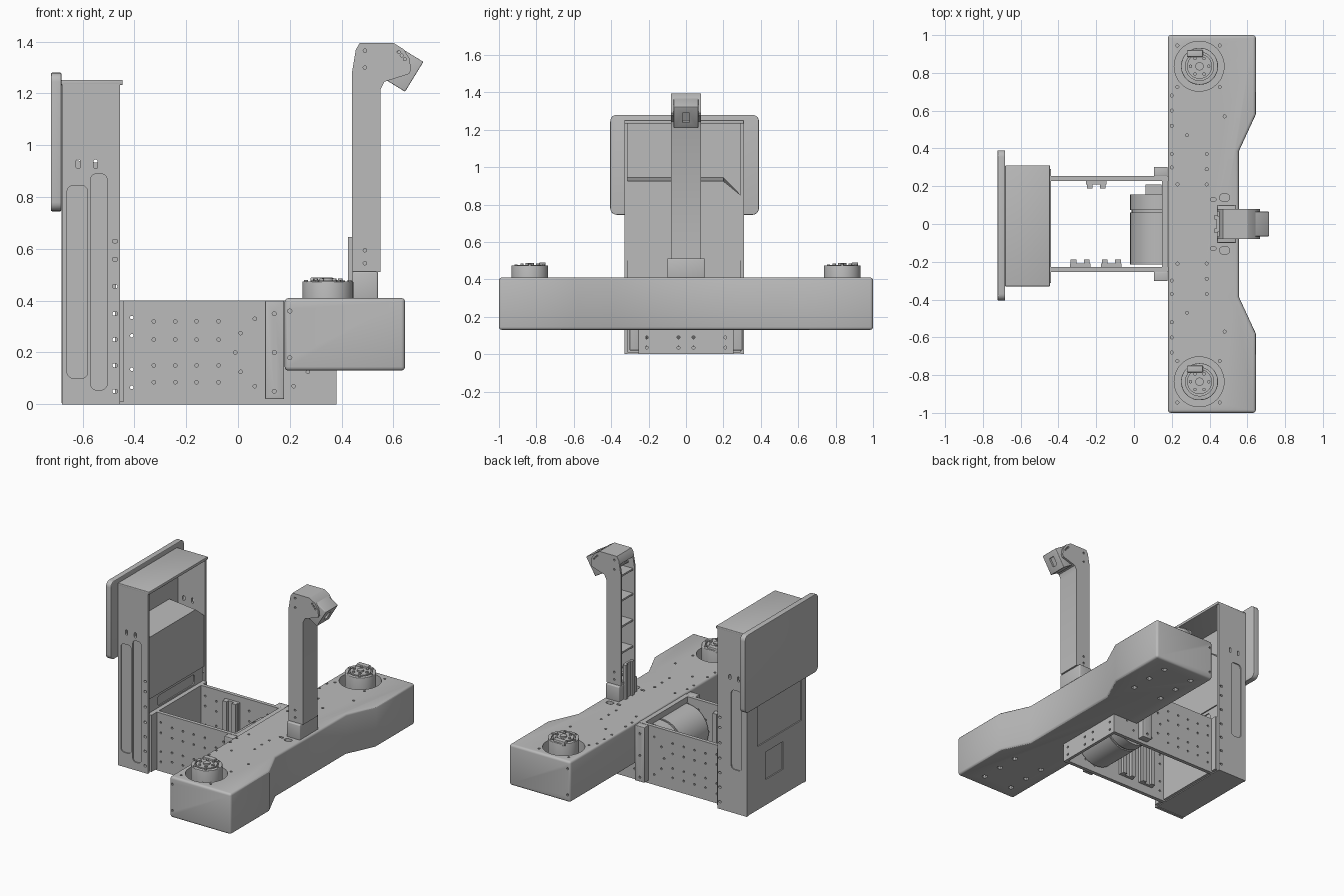
import bpy, bmesh, math
from mathutils import Matrix, Vector

if "Cube" in bpy.data.objects:
    bpy.data.objects.remove(bpy.data.objects["Cube"])

GREY = (0.5, 0.5, 0.5, 1)
mat = bpy.data.materials.new("plain grey")
mat.use_nodes = True
mat.diffuse_color = GREY
mat.node_tree.nodes["Principled BSDF"].inputs["Base Color"].default_value = GREY

MAP = {"x": lambda u, v, t: (t, u, v),
       "y": lambda u, v, t: (u, t, v),
       "z": lambda u, v, t: (u, v, t)}


def add_prism(bm, pts, axis, a, b):
    """Extrude a 2D outline along an axis from a to b."""
    lo, hi = ([bm.verts.new(MAP[axis](u, v, t)) for u, v in pts] for t in (a, b))
    bm.faces.new(lo)
    bm.faces.new(hi[::-1])
    n = len(pts)
    for i in range(n):
        j = (i + 1) % n
        bm.faces.new((lo[i], hi[i], hi[j], lo[j]))


def circle(u, v, r, n=32):
    return [(u + r * math.cos(math.tau * i / n), v + r * math.sin(math.tau * i / n)) for i in range(n)]


def rounded(u0, u1, v0, v1, r, n=5):
    pts = []
    corners = [(u1 - r, v1 - r), (u0 + r, v1 - r), (u0 + r, v0 + r), (u1 - r, v0 + r)]
    for k, (u, v) in enumerate(corners):
        for i in range(n + 1):
            a = (k + i / n) * math.pi / 2
            pts.append((u + r * math.cos(a), v + r * math.sin(a)))
    return pts


def rect(u0, u1, v0, v1):
    return [(u0, v0), (u1, v0), (u1, v1), (u0, v1)]


def make(name, prisms, bevel=0, cuts=None):
    """Build one object from prisms, bevel it, then cut other prisms out of it."""
    def raw(nm, parts):
        bm = bmesh.new()
        for p in parts:
            add_prism(bm, *p)
        bmesh.ops.recalc_face_normals(bm, faces=bm.faces)
        me = bpy.data.meshes.new(nm)
        bm.to_mesh(me)
        bm.free()
        ob = bpy.data.objects.new(nm, me)
        bpy.context.collection.objects.link(ob)
        return ob
    ob = raw(name, prisms)
    cutter = None
    if bevel:
        m = ob.modifiers.new("bevel", "BEVEL")
        m.width, m.segments, m.limit_method = bevel, 3, "ANGLE"
        m.angle_limit = math.radians(50)
    if cuts:
        cutter = raw("cutter", cuts)
        m = ob.modifiers.new("cut", "BOOLEAN")
        m.object, m.operation, m.solver = cutter, "DIFFERENCE", "EXACT"
    if ob.modifiers:
        bpy.context.view_layer.update()
        me = bpy.data.meshes.new_from_object(ob.evaluated_get(bpy.context.evaluated_depsgraph_get()))
        ob.modifiers.clear()
        ob.data = me
    if cutter:
        bpy.data.objects.remove(cutter)
    ob.data.materials.clear()
    ob.data.materials.append(mat)
    bpy.ops.object.select_all(action="DESELECT")
    ob.select_set(True)
    bpy.context.view_layer.objects.active = ob
    bpy.ops.object.shade_smooth_by_angle(angle=math.radians(30))
    return ob


def box(name, x0, x1, y0, y1, z0, z1, bevel=0, cuts=None):
    return make(name, [(rect(x0, x1, y0, y1), "z", z0, z1)], bevel, cuts)


def hole(u, v, r, axis, a, b):
    return (circle(u, v, r, 10), axis, a, b)


SIDES = (("right", -1), ("left", 1))

# Crossbeam with actuator wells, screw holes and cable slots
half = [(0.645, 0.58), (0.555, 0.385)]
outline = [(0.18, -1), (0.645, -1)] + [(x, -y) for x, y in half] + half[::-1] + [(0.645, 1), (0.18, 1)]
cuts = []
for _, s in SIDES:
    cuts.append((circle(0.345, s * 0.835, 0.132, 48), "z", 0.3, 0.5))
    for x, y in [(0.2, 0.3), (0.2, 0.37), (0.2, 0.52), (0.2, 0.6), (0.2, 0.68), (0.385, 0.21),
                 (0.385, 0.29), (0.385, 0.37), (0.28, 0.47), (0.48, 0.57), (0.23, 0.21),
                 (0.23, 0.725), (0.455, 0.725), (0.23, 0.945), (0.455, 0.945)]:
        cuts.append(hole(x, s * y, 0.008, "z", 0.39, 0.45))
    for x in (0.28, 0.5):
        for y in (0.6, 0.75, 0.9):
            cuts.append(hole(x, s * y, 0.018, "z", 0.1, 0.15))
    for z in (0.18, 0.36):
        cuts.append(hole(0.2, z, 0.008, "y", s * 0.98, s * 1.02))
    cuts.append((rounded(0.455, 0.505, s * 0.14 - 0.018, s * 0.14 + 0.018, 0.012), "z", 0.39, 0.45))
    cuts.append((rounded(0.405, 0.435, s * 0.13 - 0.008, s * 0.13 + 0.008, 0.007), "z", 0.39, 0.45))
make("crossbeam", [(outline, "z", 0.13, 0.41)], 0.015, cuts)

# Actuators on the beam ends
for side, s in SIDES:
    cx, cy = 0.347, s * 0.835
    make(side + "_actuator", [(circle(cx, cy, 0.098, 48), "z", 0.29, 0.475)], 0.004,
         [(circle(cx, cy, 0.075, 40), "z", 0.462, 0.5)])
    parts = [(circle(cx, cy, 0.066, 40), "z", 0.45, 0.478), (circle(cx, cy, 0.022, 24), "z", 0.47, 0.488)]
    for i in range(6):
        a = math.tau * i / 6
        parts.append((circle(cx + 0.048 * math.cos(a), cy + 0.048 * math.sin(a), 0.009, 12), "z", 0.47, 0.486))
        parts.append((circle(cx + 0.084 * math.cos(a), cy + 0.084 * math.sin(a), 0.008, 12), "z", 0.46, 0.48))
    make(side + "_output_flange", parts)
    box(side + "_actuator_key", 0.28, 0.365, cy + 0.05, cy + 0.085, 0.46, 0.49, 0.004)

# Base frame: perforated side plates and front plate
for side, s in SIDES:
    a, b = s * 0.2, s * 0.28
    holes = [hole(x, z, 0.007, "y", a, b) for x in (-0.325, -0.242, -0.16, -0.075)
             for z in (0.085, 0.15, 0.25, 0.32)]
    holes += [hole(-0.41, z, 0.007, "y", a, b) for z in (0.065, 0.135, 0.265, 0.335)]
    holes += [hole(0.14 + 0.15 * math.cos(t), 0.2 + 0.15 * math.sin(t), 0.007, "y", a, b)
              for t in [math.tau * i / 12 for i in range(12)]]
    y0, y1 = sorted((s * 0.228, s * 0.253))
    box(side + "_frame_plate", -0.455, 0.38, y0, y1, 0, 0.4, 0, holes)
    y0, y1 = sorted((s * 0.253, s * 0.302))
    box(side + "_mount_bracket", 0.105, 0.178, y0, y1, 0.02, 0.4, 0.004,
        [hole(0.14, z, 0.008, "y", s * 0.29, s * 0.32) for z in (0.05, 0.2, 0.35)])
box("frame_front_plate", 0.36, 0.38, -0.228, 0.228, 0, 0.14, 0,
    [hole(y, z, 0.008, "x", 0.34, 0.4) for y in (-0.21, -0.04, 0.04, 0.21) for z in (0.035, 0.09)])
box("frame_cross_strip", 0.148, 0.18, -0.228, 0.228, 0.36, 0.4)

# Drive motor lying across the frame, with its connector
make("drive_motor", [(circle(0.14, 0.2, 0.16, 64), "y", -0.215, 0.06),
                     (circle(0.14, 0.2, 0.152, 64), "y", 0.06, 0.075),
                     (circle(0.14, 0.2, 0.16, 64), "y", 0.075, 0.155)])
box("motor_connector", 0.06, 0.145, 0.15, 0.21, 0.15, 0.3)

# Slotted rails inside the frame
for i, (x, s) in enumerate([(-0.285, -1), (-0.12, -1), (-0.2, 1)]):
    y0, y1 = sorted((s * 0.21, s * 0.23))
    f0, f1 = sorted((s * 0.188, s * 0.212))
    parts = [(rect(x - 0.055, x + 0.055, y0, y1), "z", 0.06, 0.36)]
    parts += [(rect(x + d - 0.015, x + d + 0.015, f0, f1), "z", 0.06, 0.36) for d in (-0.035, 0.035)]
    make("frame_rail_%d" % (i + 1), parts)

# Tower: side walls with pockets, back, top, bottom and lower front
Y0, Y1 = -0.33, 0.31
slots = [(rounded(-0.485, -0.465, z - 0.007, z + 0.007, 0.006), "y", Y0 - 0.02, Y1 + 0.02)
         for z in (0.05, 0.15, 0.25, 0.35, 0.455, 0.56, 0.63)]
slots += [(rounded(x - 0.008, x + 0.008, 0.91, 0.945, 0.007), "y", Y0 - 0.02, Y1 + 0.02)
          for x in (-0.617, -0.55)]
pockets = {"right": [(-0.66, -0.58, 0.1, 0.845), (-0.57, -0.505, 0.055, 0.89)],
           "left": [(-0.64, -0.56, 0.3, 0.845)]}
for side, y0, y1, c0, c1 in [("right", Y0, Y0 + 0.018, Y0 - 0.02, Y0 + 0.007),
                             ("left", Y1 - 0.018, Y1, Y1 - 0.007, Y1 + 0.02)]:
    box(side + "_tower_wall", -0.68, -0.455, y0, y1, 0, 1.237, 0,
        slots + [(rounded(*p, 0.025), "y", c0, c1) for p in pockets[side]])
box("tower_back", -0.682, -0.662, Y0 + 0.01, Y1 - 0.01, 0.005, 1.237, 0,
    [(rect(-0.28, 0.2, 0.44, 0.95), "x", -0.7, -0.674), (rect(-0.08, 0.11, 0.18, 0.37), "x", -0.7, -0.674)])
box("tower_top", -0.682, -0.445, Y0, Y1, 1.232, 1.252, 0.004)
box("tower_floor", -0.675, -0.46, Y0 + 0.01, Y1 - 0.01, 0.004, 0.02)
box("tower_front_panel", -0.475, -0.44, Y0 + 0.018, Y1 - 0.018, 0.01, 0.4)
box("tower_upper_front_panel", -0.49, -0.47, Y0 + 0.018, Y1 - 0.018, 0.4, 0.5, 0,
    [(rounded(-0.2, 0.2, 0.41, 0.48, 0.02), "x", -0.478, -0.4)])

# Equipment box inside the tower, with one cut corner and a sloped front lip
body = [(-0.312, 0.5), (0.292, 0.5), (0.292, 0.85), (0.2, 0.945), (-0.312, 0.945)]
equipment = make("equipment_box", [(body, "x", -0.662, -0.462)])
for v in equipment.data.vertices:
    if v.co.x > -0.5 and v.co.z > 0.9:
        v.co.z -= 0.02

# Display on the tower back
make("display", [(rounded(-0.405, 0.39, 0.745, 1.28, 0.035), "x", -0.722, -0.682)], 0.004)

# Mast: open-backed channel with ribs and a hooked top
hook = [(0.44, 0.51), (0.55, 0.51), (0.55, 1.215), (0.565, 1.245), (0.66, 1.275), (0.668, 1.29),
        (0.662, 1.335), (0.64, 1.37), (0.6, 1.395), (0.47, 1.395), (0.455, 1.37), (0.44, 1.28)]
inner = [(0.4, 0.53), (0.535, 0.53), (0.535, 1.23), (0.56, 1.26), (0.64, 1.29), (0.63, 1.345),
         (0.6, 1.378), (0.475, 1.378), (0.4, 1.27)]
mast_cuts = [(inner, "y", -0.067, 0.067)]
mast_cuts += [hole(0.49, z, 0.007, "y", -0.1, 0.1) for z in (0.545, 0.595, 1.3, 1.365)]
mast_cuts += [hole(0.62 + 0.012 * i, 1.36 - 0.014 * i, 0.006, "y", -0.1, 0.1) for i in range(3)]
make("mast", [(hook, "y", -0.08, 0.08)], 0, mast_cuts)
make("mast_ribs", [(rect(0.45, 0.537, -0.07, 0.07), "z", z, z + 0.012) for z in (0.72, 0.9, 1.08, 1.25)])
box("mast_base", 0.44, 0.54, -0.1, 0.1, 0.405, 0.512, 0.006)
make("cable_guide", [(rect(0.425, 0.445, s * 0.035 - 0.012, s * 0.035 + 0.012), "z", 0.405, 0.645) for s in (-1, 1)]
     + [(rect(0.438, 0.452, -0.04, 0.04), "z", 0.405, 0.645)])

# Tilted sensor head with a recessed window
head = box("sensor_head", -0.0675, 0.0675, -0.066, 0.066, -0.053, 0.053, 0.004,
           [(rounded(-0.03, 0.03, -0.02, 0.02, 0.006), "z", 0.04, 0.08)])
facing = Vector((0.85, 0, -0.52)).normalized()
across = Vector((0.52, 0, 0.85)).normalized()
rot = Matrix((across, Vector((0, -1, 0)), facing)).transposed()
if rot.determinant() < 0:
    rot = Matrix((across, Vector((0, 1, 0)), facing)).transposed()
head.data.transform(Matrix.Translation((0.635, 0, 1.292)) @ rot.to_4x4())
